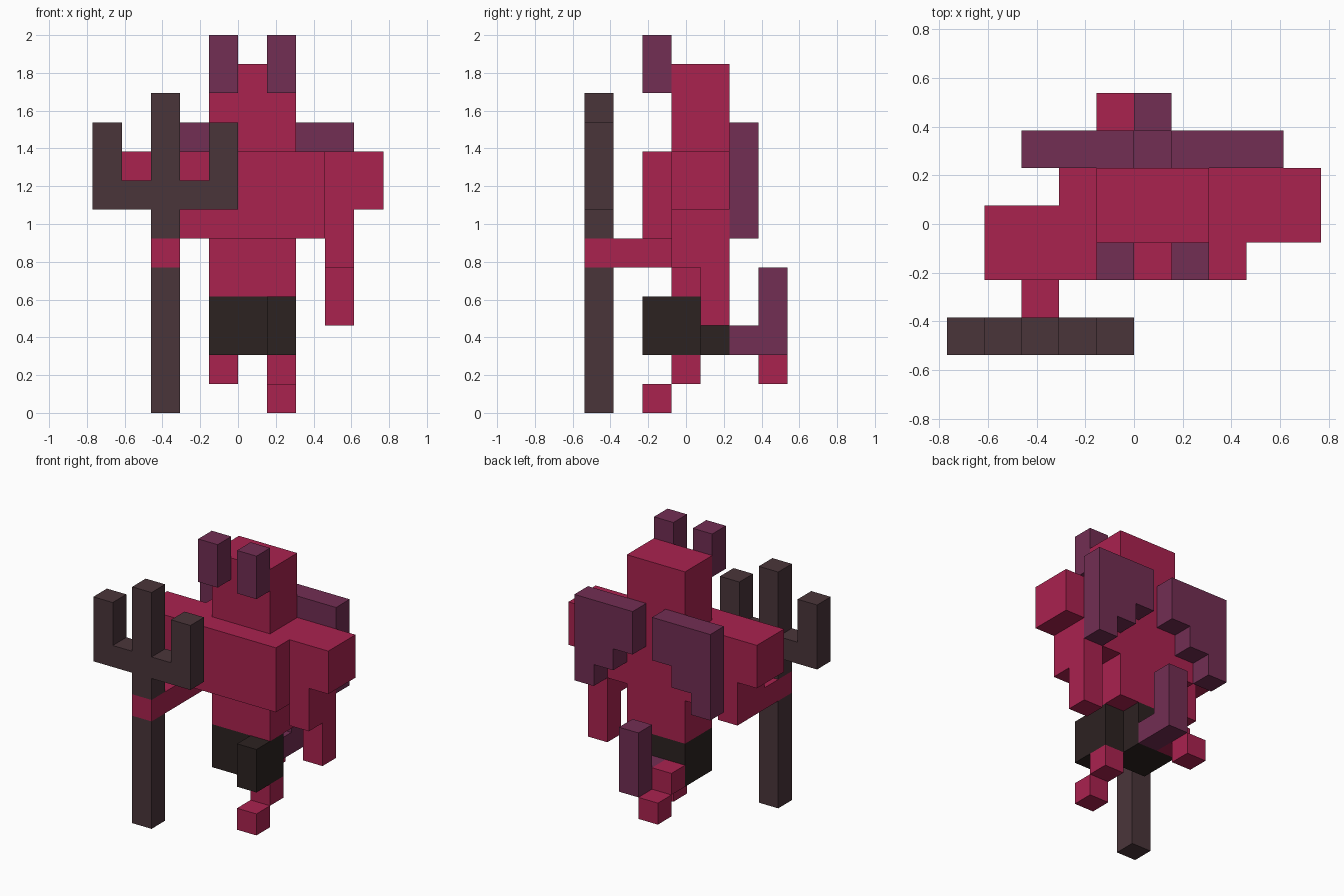
import bpy, bmesh
from mathutils import Vector

cube = bpy.data.objects.get("Cube")
if cube:
    bpy.data.objects.remove(cube, do_unlink=True)

U = 2 / 13                          # size of one block
ORIGIN = Vector((-5, -3.5, 0))      # grid corner, in blocks
MIRROR = 11                         # body is symmetric about x = 5.5 blocks


def linear(c):
    c /= 255
    return c / 12.92 if c <= 0.04045 else ((c + 0.055) / 1.055) ** 2.4


def material(name, rgb):
    mat = bpy.data.materials.new(name)
    mat.use_nodes = True
    col = (*[linear(c) for c in rgb], 1)
    mat.diffuse_color = col
    bsdf = mat.node_tree.nodes["Principled BSDF"]
    bsdf.inputs["Base Color"].default_value = col
    bsdf.inputs["Roughness"].default_value = 0.9
    return mat


RED = material("crimson skin", (170, 34, 79))
PURPLE = material("dark purple", (114, 46, 83))
WOOD = material("dark brown", (74, 53, 58))
BLACK = material("near black cloth", (44, 34, 33))


def part(name, mat, *boxes):
    """One object from boxes given in blocks as (x0, x1, y0, y1, z0, z1)."""
    bm = bmesh.new()
    for x0, x1, y0, y1, z0, z1 in boxes:
        lo, hi = Vector((x0, y0, z0)), Vector((x1, y1, z1))
        verts = bmesh.ops.create_cube(bm, size=1)["verts"]
        for v in verts:
            p = (lo + hi) / 2 + v.co * (hi - lo)
            v.co = (p + ORIGIN) * U
    mesh = bpy.data.meshes.new(name)
    bm.to_mesh(mesh)
    bm.free()
    mesh.materials.append(mat)
    obj = bpy.data.objects.new(name, mesh)
    bpy.context.collection.objects.link(obj)
    return obj


def pair(name, mat, *boxes):
    """A left part and its mirrored right part."""
    part("left_" + name, mat, *boxes)
    part("right_" + name, mat,
         *[(MIRROR - b[1], MIRROR - b[0], *b[2:]) for b in boxes])


# Head and trunk
part("head", RED, (4, 7, 3, 5, 9, 12))
part("chest", RED, (3, 8, 2, 5, 6, 9))
part("waist", RED, (4, 7, 3, 5, 4, 6))
pair("horn", PURPLE, (6, 7, 2, 3, 11, 13))

# Wings: three columns that hang lower towards the tip
pair("wing", PURPLE, *[(6 + k, 7 + k, 5, 6, 8 - k, 10) for k in range(3)])

# Arms: the left hangs down, the right reaches forward to the fork
part("left_arm", RED, (8, 10, 3, 5, 7, 9), (8, 9, 3, 5, 5, 7),
     (8, 9, 4, 5, 3, 5))
part("right_arm", RED, (1, 3, 2, 4, 7, 9), (2, 3, 2, 4, 5, 7),
     (2, 3, 0, 2, 5, 6))

# Shorts: the left thigh steps forward
part("shorts", BLACK, (4, 6, 3, 5, 2, 4), (6, 7, 2, 4, 2, 4))

# Legs in mid stride
part("left_leg", RED, (6, 7, 3, 4, 1, 2), (6, 7, 2, 3, 0, 1))
part("right_leg", RED, (4, 5, 5, 6, 2, 3), (4, 5, 6, 7, 1, 2))

# Tail, bent upward
part("tail", PURPLE, (5, 6, 5, 7, 2, 3), (5, 6, 6, 7, 3, 5))

# Three-pronged fork, shaft split around the hand
part("fork_shaft", WOOD, (2, 3, 0, 1, 0, 5), (2, 3, 0, 1, 6, 7))
part("fork_head", WOOD, (0, 5, 0, 1, 7, 8), (0, 1, 0, 1, 8, 10),
     (2, 3, 0, 1, 8, 11), (4, 5, 0, 1, 8, 10))
